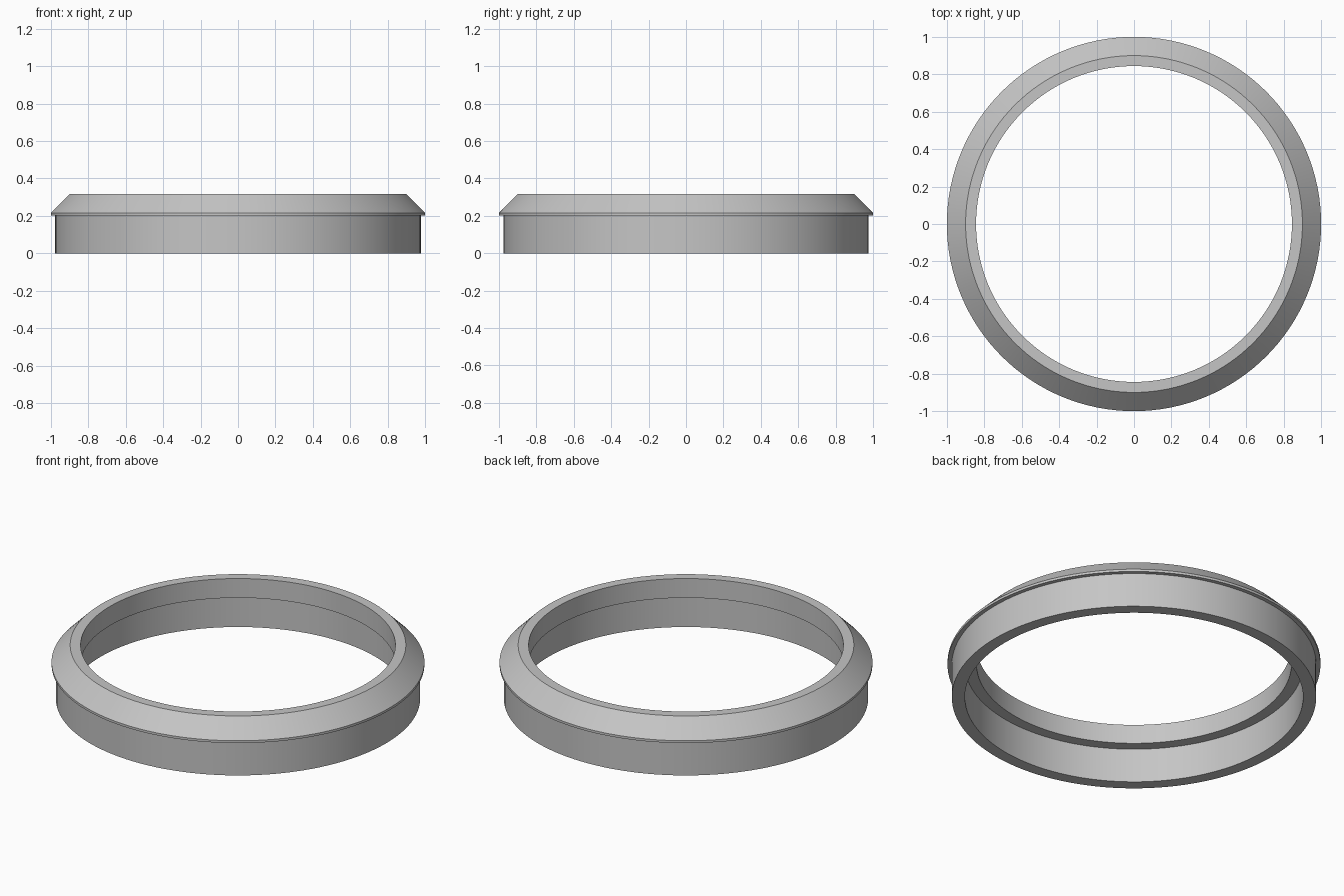
import bpy, bmesh, math

cube = bpy.data.objects.get("Cube")
if cube:
    bpy.data.objects.remove(cube, do_unlink=True)

# Plain grey material
grey = bpy.data.materials.new("light grey")
grey.use_nodes = True
colour = (0.56, 0.56, 0.56, 1)
grey.diffuse_color = colour
grey.node_tree.nodes["Principled BSDF"].inputs["Base Color"].default_value = colour


def lathe(name, profile, segments, material):
    """Spin a closed (radius, height) profile about the z axis."""
    bm = bmesh.new()
    rings = []
    for i in range(segments):
        a = 2 * math.pi * i / segments
        rings.append([bm.verts.new((r * math.cos(a), r * math.sin(a), z))
                      for r, z in profile])
    for i, ring in enumerate(rings):
        after = rings[(i + 1) % segments]
        for j in range(len(profile)):
            k = (j + 1) % len(profile)
            bm.faces.new((ring[j], after[j], after[k], ring[k]))
    bmesh.ops.recalc_face_normals(bm, faces=bm.faces)
    mesh = bpy.data.meshes.new(name)
    bm.to_mesh(mesh)
    bm.free()
    mesh.materials.append(material)
    obj = bpy.data.objects.new(name, mesh)
    bpy.context.collection.objects.link(obj)
    bpy.ops.object.select_all(action="DESELECT")
    obj.select_set(True)
    bpy.context.view_layer.objects.active = obj
    bpy.ops.object.shade_smooth_by_angle(angle=math.radians(20))
    return obj


# Outer skirt, overhanging lip, bevelled rim, bore and inner step
ring_profile = [
    (0.907, 0), (0.977, 0), (0.977, 0.202), (1, 0.202), (1, 0.216),
    (0.9, 0.316), (0.844, 0.316), (0.844, 0.202), (0.907, 0.202),
]
lathe("bevelled_ring", ring_profile, 128, grey)
